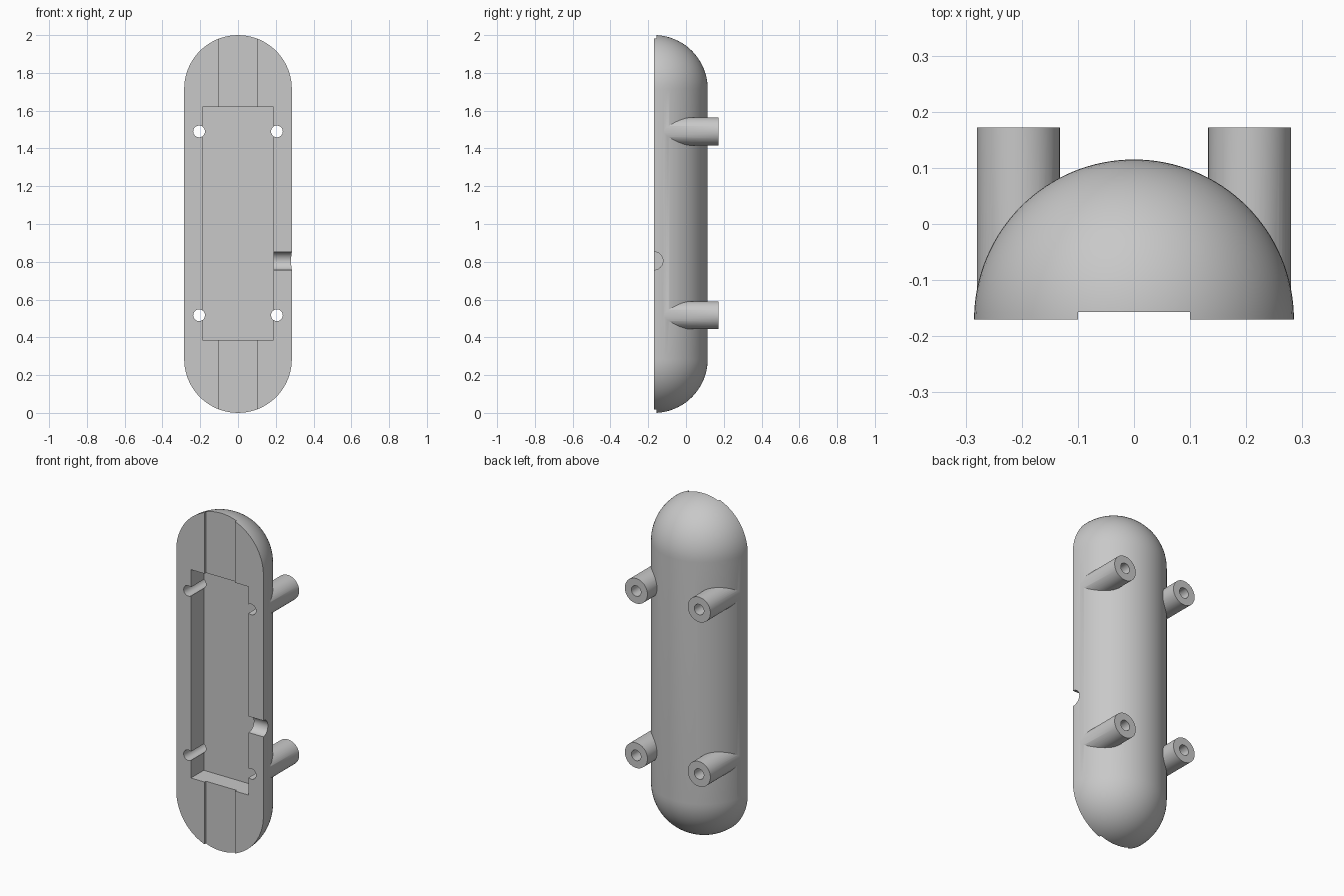
import bpy, bmesh, math
from mathutils import Matrix, Vector

cube = bpy.data.objects.get("Cube")
if cube:
    bpy.data.objects.remove(cube, do_unlink=True)

R = 0.285            # capsule radius
FRONT = -0.17        # flat face position
BACK = 0.172         # end of the standoffs
HEIGHT = 2.0
PEG_X, PEG_Z = 0.206, (0.517, 1.49)

grey = bpy.data.materials.new("light grey")
grey.use_nodes = True
colour = (0.58, 0.58, 0.58, 1)
grey.diffuse_color = colour
grey.node_tree.nodes["Principled BSDF"].inputs["Base Color"].default_value = colour


def finish(name, bm):
    bmesh.ops.recalc_face_normals(bm, faces=bm.faces)
    mesh = bpy.data.meshes.new(name)
    bm.to_mesh(mesh)
    bm.free()
    mesh.materials.append(grey)
    obj = bpy.data.objects.new(name, mesh)
    bpy.context.collection.objects.link(obj)
    return obj


def box(name, low, high):
    low, high = Vector(low), Vector(high)
    bm = bmesh.new()
    bmesh.ops.create_cube(bm, size=1, matrix=Matrix.Translation((low + high) / 2)
                          @ Matrix.Diagonal((*(high - low), 1)))
    return finish(name, bm)


def rod(name, start, end, radius):
    start, end = Vector(start), Vector(end)
    axis = end - start
    turn = axis.to_track_quat('Z', 'Y').to_matrix().to_4x4()
    bm = bmesh.new()
    bmesh.ops.create_cone(bm, cap_ends=True, segments=48, radius1=radius, radius2=radius,
                          depth=axis.length, matrix=Matrix.Translation((start + end) / 2) @ turn)
    return finish(name, bm)


def combine(target, other, operation):
    mod = target.modifiers.new(operation.lower(), 'BOOLEAN')
    mod.operation, mod.object, mod.solver = operation, other, 'EXACT'
    bpy.context.view_layer.objects.active = target
    bpy.ops.object.modifier_apply(modifier=mod.name)
    bpy.data.objects.remove(other, do_unlink=True)


# Half capsule: a rounded profile turned through half a circle and closed in front
bm = bmesh.new()
steps = 20
arc = [(math.cos(a), math.sin(a)) for a in (math.pi / 2 * i / steps for i in range(steps + 1))]
profile = [(R * c, R - R * s) for c, s in reversed(arc)]
profile += [(R * c, HEIGHT - R + R * s) for c, s in arc]
verts = [bm.verts.new((x, FRONT, z)) for x, z in profile]
edges = [bm.edges.new(pair) for pair in zip(verts, verts[1:])]
bmesh.ops.spin(bm, geom=verts + edges, cent=(0, FRONT, 0), axis=(0, 0, 1),
               angle=math.pi, steps=64)
bmesh.ops.remove_doubles(bm, verts=bm.verts, dist=0.0001)
bmesh.ops.holes_fill(bm, edges=[e for e in bm.edges if e.is_boundary], sides=0)
shell = finish("housing_shell", bm)

corners = [(side * PEG_X, z) for side in (-1, 1) for z in PEG_Z]

# Four round standoffs on the back
for x, z in corners:
    combine(shell, rod("standoff", (x, -0.12, z), (x, BACK, z), 0.074), 'UNION')

# Shallow full-length groove, deep pocket and cable notch in the flat face
combine(shell, box("groove_cutter", (-0.1, FRONT - 0.1, -0.1), (0.1, FRONT + 0.013, 2.1)), 'DIFFERENCE')
combine(shell, box("pocket_cutter", (-0.189, FRONT - 0.1, 0.387), (0.189, FRONT + 0.12, 1.62)), 'DIFFERENCE')
combine(shell, rod("notch_cutter", (0.15, FRONT, 0.805), (0.4, FRONT, 0.805), 0.048), 'DIFFERENCE')

# Screw holes from the face through every standoff
for x, z in corners:
    combine(shell, rod("hole_cutter", (x, FRONT - 0.1, z), (x, BACK + 0.1, z), 0.031), 'DIFFERENCE')

bpy.ops.object.select_all(action='DESELECT')
shell.select_set(True)
bpy.context.view_layer.objects.active = shell
bpy.ops.object.shade_smooth_by_angle(angle=math.radians(30))
